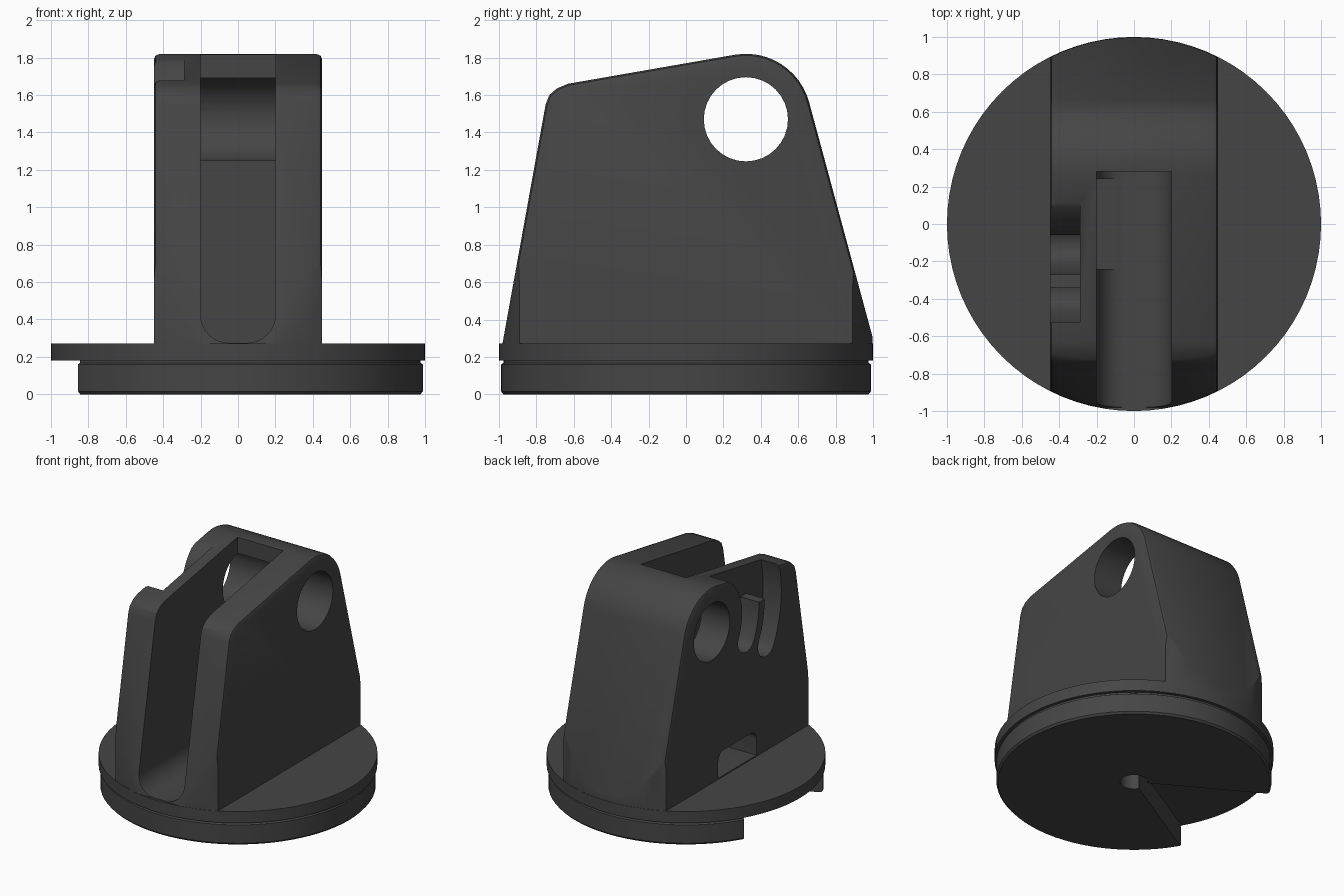
import bpy, bmesh
from math import sin, cos, radians

if "Cube" in bpy.data.objects:
    bpy.data.objects.remove(bpy.data.objects["Cube"])


def arc(cy, cz, r, a0, a1, n=12):
    """Points along an arc, angles in degrees."""
    return [(cy + r * cos(radians(a0 + (a1 - a0) * i / n)),
             cz + r * sin(radians(a0 + (a1 - a0) * i / n))) for i in range(n + 1)]


def prism(name, pts, axis, lo, hi):
    """Extrude a closed 2D outline along an axis."""
    place = {'x': lambda a, b, t: (t, a, b),
             'y': lambda a, b, t: (a, t, b),
             'z': lambda a, b, t: (a, b, t)}[axis]
    bm = bmesh.new()
    ends = [[bm.verts.new(place(a, b, t)) for a, b in pts] for t in (lo, hi)]
    n = len(pts)
    for ring in ends:
        bm.faces.new(ring)
    for i in range(n):
        j = (i + 1) % n
        bm.faces.new((ends[0][i], ends[0][j], ends[1][j], ends[1][i]))
    return finish(name, bm)


def lathe(name, profile, n=80):
    """Stack rings of (radius, z) and close both ends."""
    bm = bmesh.new()
    rings = [[bm.verts.new((*p, z)) for p in arc(0, 0, r, 0, 360, n)[:-1]]
             for r, z in profile]
    bm.faces.new(rings[0])
    bm.faces.new(rings[-1])
    for a, b in zip(rings, rings[1:]):
        for i in range(n):
            j = (i + 1) % n
            bm.faces.new((a[i], a[j], b[j], b[i]))
    return finish(name, bm)


def finish(name, bm):
    bmesh.ops.recalc_face_normals(bm, faces=bm.faces)
    me = bpy.data.meshes.new(name)
    bm.to_mesh(me)
    bm.free()
    ob = bpy.data.objects.new(name, me)
    bpy.context.collection.objects.link(ob)
    return ob


def apply_mod(ob, kind, **settings):
    mod = ob.modifiers.new(kind.lower(), kind)
    for key, value in settings.items():
        setattr(mod, key, value)
    bpy.context.view_layer.objects.active = ob
    bpy.ops.object.modifier_apply(modifier=mod.name)


def boolean(ob, tool, op='DIFFERENCE'):
    apply_mod(ob, 'BOOLEAN', operation=op, solver='EXACT', object=tool)
    bpy.data.objects.remove(tool)


PY, PZ = 0.32, 1.47   # pivot hole centre

# Upright block: side profile with softened edges, trimmed to the round base
profile = [(-0.99, 0.22), (-0.75, 1.55), (-0.73, 1.6), (-0.69, 1.635), (-0.63, 1.66)]
profile += arc(PY, PZ, 0.35, 100, 15) + [(0.996, 0.31), (0.996, 0.22)]
body = prism("bracket_body", profile, 'x', -0.45, 0.45)
apply_mod(body, 'BEVEL', width=0.03, segments=2, limit_method='ANGLE',
          angle_limit=radians(60))
boolean(body, lathe("trim", [(0.998, 0.0), (0.998, 2.2)]), 'INTERSECT')

# Round base: lower disc, thin groove, flange, with a wedge cut in the lower disc
base = lathe("round_base", [(0.975, 0), (0.988, 0.015), (0.988, 0.16), (0.975, 0.168),
                            (0.975, 0.18), (1, 0.18), (1, 0.272)])
wedge = arc(0, 0, 0.1, -150, 150, 24) + arc(0, 0, 1.3, 150, 210, 2)
boolean(base, prism("wedge", wedge, 'z', -0.1, 0.181))
boolean(body, base, 'UNION')

# Open slot down the middle with a rounded floor
slot = [(-0.2, 2.1)] + arc(-0.05, 0.425, 0.15, 180, 270, 8)
slot += arc(0.05, 0.425, 0.15, 270, 360, 8) + [(0.2, 2.1)]
boolean(body, prism("slot", slot, 'y', -1.2, 0.28))

# Pivot hole through both cheeks
boolean(body, prism("pivot_hole", arc(PY, PZ, 0.225, 0, 360, 32)[:-1], 'x', -0.7, 0.7))

# Two curved grooves around the pivot on the left cheek, open at the top
def cap(r):
    (c,) = arc(PY, PZ, r, 207, 207, 1)[:1]
    return arc(*c, 0.105, 207, 387, 10)[1:-1]

groove = arc(PY, PZ, 0.87, 100, 207, 20) + cap(0.765)
groove += arc(PY, PZ, 0.66, 207, 179, 8) + arc(PY, PZ, 0.59, 179, 207, 8)
groove += cap(0.485) + arc(PY, PZ, 0.38, 207, 100, 20)
boolean(body, prism("grooves", groove, 'x', -0.6, -0.29))

# Small window at the foot of the left cheek
window = [(-0.24, 0.28), (0.24, 0.28)] + arc(0.17, 0.41, 0.07, 0, 90, 6)
window += arc(-0.17, 0.41, 0.07, 90, 180, 6)
boolean(body, prism("window", window, 'x', -0.6, -0.05))

# Dark grey finish and smooth curves
mat = bpy.data.materials.new("dark_grey")
mat.diffuse_color = (0.06, 0.06, 0.06, 1)
mat.use_nodes = True
mat.node_tree.nodes["Principled BSDF"].inputs["Base Color"].default_value = mat.diffuse_color
body.data.materials.clear()
body.data.materials.append(mat)
bpy.ops.object.select_all(action='DESELECT')
body.select_set(True)
bpy.context.view_layer.objects.active = body
bpy.ops.object.shade_smooth_by_angle(angle=radians(25))
